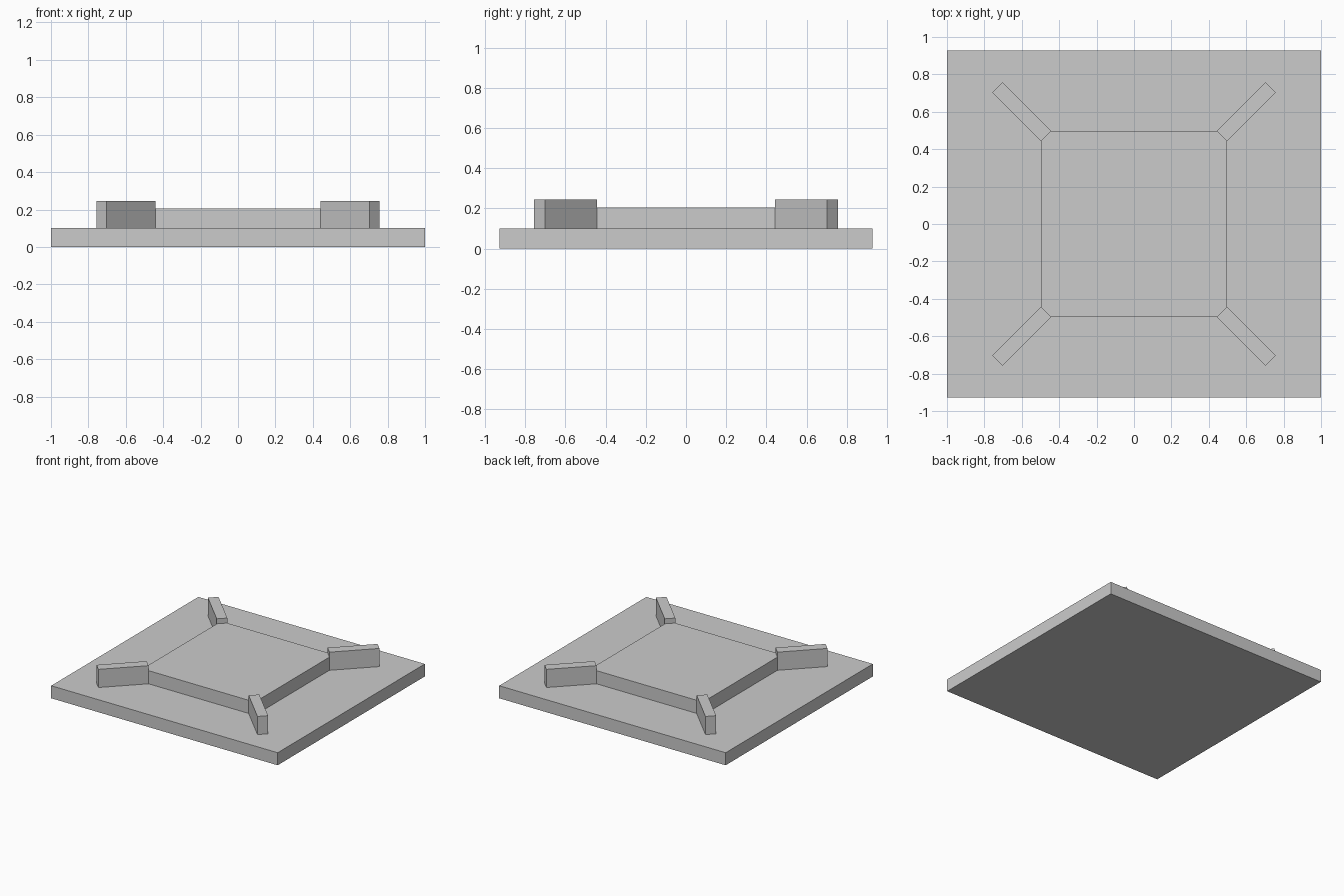
import bpy
from math import radians, sqrt
from mathutils import Matrix

cube = bpy.data.objects.get("Cube")
if cube:
    bpy.data.objects.remove(cube, do_unlink=True)

# Single neutral grey
grey = bpy.data.materials.new("neutral_grey")
grey.use_nodes = True
colour = (0.6, 0.6, 0.6, 1.0)
grey.diffuse_color = colour
grey.node_tree.nodes["Principled BSDF"].inputs["Base Color"].default_value = colour


def box(name, size, bottom, x=0, y=0, angle=0):
    """Box standing on a given height, turned about z."""
    bpy.ops.mesh.primitive_cube_add(size=1)
    obj = bpy.context.object
    obj.name = obj.data.name = name
    obj.data.transform(Matrix.Diagonal((*size, 1)))
    obj.location = (x, y, bottom + size[2] / 2)
    obj.rotation_euler.z = radians(angle)
    obj.data.materials.append(grey)
    return obj


BASE_TOP = 0.1
PLATFORM_TOP = 0.205
FIN_TOP = 0.245

# Ground slab and raised square platform
box("base_slab", (2, 1.856, BASE_TOP), 0)
box("platform", (0.994, 0.994, PLATFORM_TOP - BASE_TOP), BASE_TOP)

# Diagonal corner walls, running outward from the platform corners
inner, outer = 0.47, 0.73
middle = (inner + outer) / 2
length = (outer - inner) * sqrt(2)
for side_x, x_name in ((1, "left"), (-1, "right")):
    for side_y, y_name in ((-1, "front"), (1, "back")):
        box(f"{y_name}_{x_name}_corner_wall",
            (length, 0.078, FIN_TOP - BASE_TOP), BASE_TOP,
            side_x * middle, side_y * middle, 45 * side_x * side_y)
